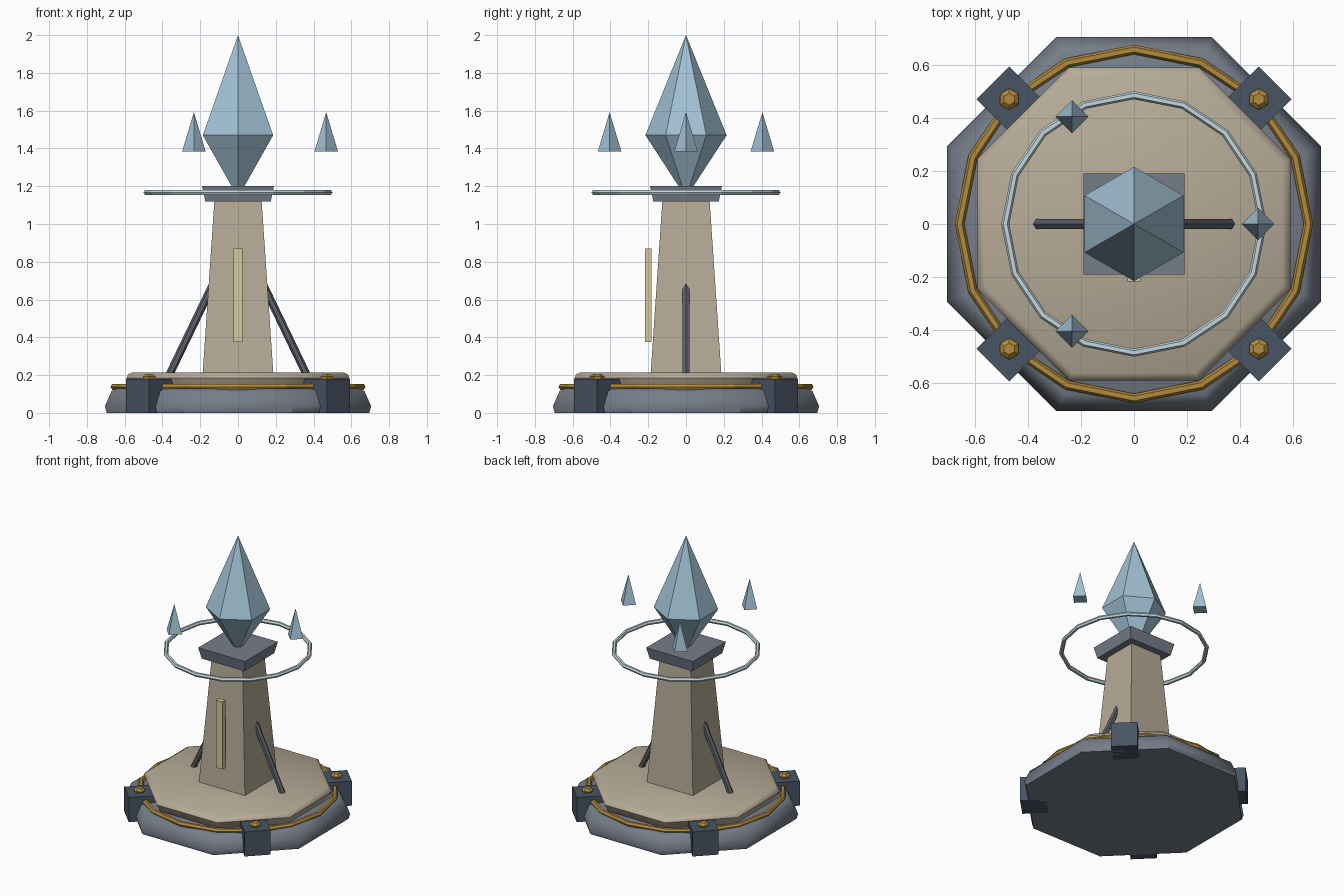
import bpy, bmesh, math
from mathutils import Vector

old = bpy.data.objects.get("Cube")
if old:
    bpy.data.objects.remove(old, do_unlink=True)


def material(name, rgb):
    m = bpy.data.materials.new(name)
    m.use_nodes = True
    m.diffuse_color = (*rgb, 1)
    m.node_tree.nodes["Principled BSDF"].inputs["Base Color"].default_value = (*rgb, 1)
    return m


sandstone = material("sandstone", (0.47, 0.41, 0.31))
stone = material("grey stone", (0.18, 0.205, 0.25))
iron = material("dark blue iron", (0.065, 0.09, 0.13))
steel = material("strut steel", (0.11, 0.12, 0.15))
gold = material("gold", (0.44, 0.26, 0.045))
crystal = material("blue crystal", (0.36, 0.54, 0.66))
pale = material("pale ring", (0.55, 0.68, 0.73))
glow = material("pale yellow", (0.66, 0.60, 0.33))


def make(name, bm, mat, loc=(0, 0, 0), smooth=None):
    bmesh.ops.recalc_face_normals(bm, faces=bm.faces)
    me = bpy.data.meshes.new(name)
    bm.to_mesh(me)
    bm.free()
    me.materials.append(mat)
    ob = bpy.data.objects.new(name, me)
    ob.location = loc
    bpy.context.collection.objects.link(ob)
    if smooth:
        bpy.ops.object.select_all(action='DESELECT')
        ob.select_set(True)
        bpy.context.view_layer.objects.active = ob
        bpy.ops.object.shade_smooth_by_angle(angle=math.radians(smooth))
    return ob


def lathe(name, profile, sides, mat, phase=0, flat=False, **kw):
    """Polygonal stack of (radius, z) rings; flat measures radius to the side middles."""
    bm = bmesh.new()
    k = 1 / math.cos(math.pi / sides) if flat else 1
    rings = []
    for r, z in profile:
        if r == 0:
            rings.append([bm.verts.new((0, 0, z))] * sides)
            continue
        angles = [math.radians(phase) + math.tau * i / sides for i in range(sides)]
        rings.append([bm.verts.new((r * k * math.cos(a), r * k * math.sin(a), z)) for a in angles])
    for low, high in zip(rings, rings[1:]):
        for i in range(sides):
            j = (i + 1) % sides
            bm.faces.new(dict.fromkeys((low[i], low[j], high[j], high[i])))
    for ring, (r, z) in ((rings[0], profile[0]), (rings[-1], profile[-1])):
        if r:
            bm.faces.new(ring)
    return make(name, bm, mat, **kw)


def torus(name, major, minor, z, mat, segments=16, sides=6):
    bm = bmesh.new()
    rings = []
    for i in range(segments):
        a = math.tau * i / segments
        ring = []
        for j in range(sides):
            b = math.tau * j / sides
            r = major + minor * math.cos(b)
            ring.append(bm.verts.new((r * math.cos(a), r * math.sin(a), minor * math.sin(b))))
        rings.append(ring)
    for i in range(segments):
        p, q = rings[i], rings[(i + 1) % segments]
        for j in range(sides):
            n = (j + 1) % sides
            bm.faces.new((p[j], q[j], q[n], p[n]))
    return make(name, bm, mat, loc=(0, 0, z))


# Octagonal base tiers with softened rims
lathe("lower_base", [(0.695, 0), (0.705, 0.035), (0.67, 0.115), (0.64, 0.13)],
      8, stone, phase=22.5, flat=True, smooth=42)
lathe("upper_base", [(0.56, 0.125), (0.575, 0.15), (0.59, 0.185), (0.583, 0.202), (0.56, 0.215)],
      8, sandstone, phase=22.5, flat=True, smooth=42)
torus("base_trim", 0.657, 0.018, 0.138, gold)

# Corner blocks with domed studs
for x, sx in ((0.47, "left"), (-0.47, "right")):
    for y, sy in ((-0.47, "front"), (0.47, "back")):
        tag = sy + "_" + sx
        lathe("block_" + tag, [(0.124, 0), (0.124, 0.18)], 4, iron, loc=(x, y, 0))
        lathe("stud_" + tag, [(0.033, 0.175), (0.04, 0.192), (0.022, 0.207)],
              6, gold, phase=30, loc=(x, y, 0))

# Tapered column and its capital
lathe("column", [(0.187, 0.21), (0.125, 1.125)], 4, sandstone, phase=45, flat=True)
lathe("capital", [(0.173, 1.118), (0.19, 1.2)], 4, stone, phase=45, flat=True)

# Light slit on the front
lathe("light_slit", [(0.5, 0.375), (0.5, 0.87)], 4, glow, phase=45, flat=True,
      loc=(0, -0.2, 0)).scale = (0.05, 0.035, 1)

# Leaning struts on both sides
for side, name in ((1, "left_strut"), (-1, "right_strut")):
    start, end = Vector((side * 0.361, 0, 0.207)), Vector((side * 0.125, 0, 0.697))
    strut = lathe(name, [(0.021, 0), (0.021, (end - start).length)], 6, steel, loc=start)
    strut.rotation_euler.y = math.atan2(end.x - start.x, end.z - start.z)

# Main crystal, floating ring and shards
lathe("main_crystal", [(0, 1.14), (0.215, 1.47), (0, 2)], 6, crystal, phase=30)
torus("floating_ring", 0.485, 0.015, 1.167, pale)
for i in range(3):
    a = math.tau * i / 3
    lathe("shard_%d" % (i + 1), [(0.062, 1.385), (0, 1.592)], 4, crystal,
          loc=(0.467 * math.cos(a), 0.467 * math.sin(a), 0))
